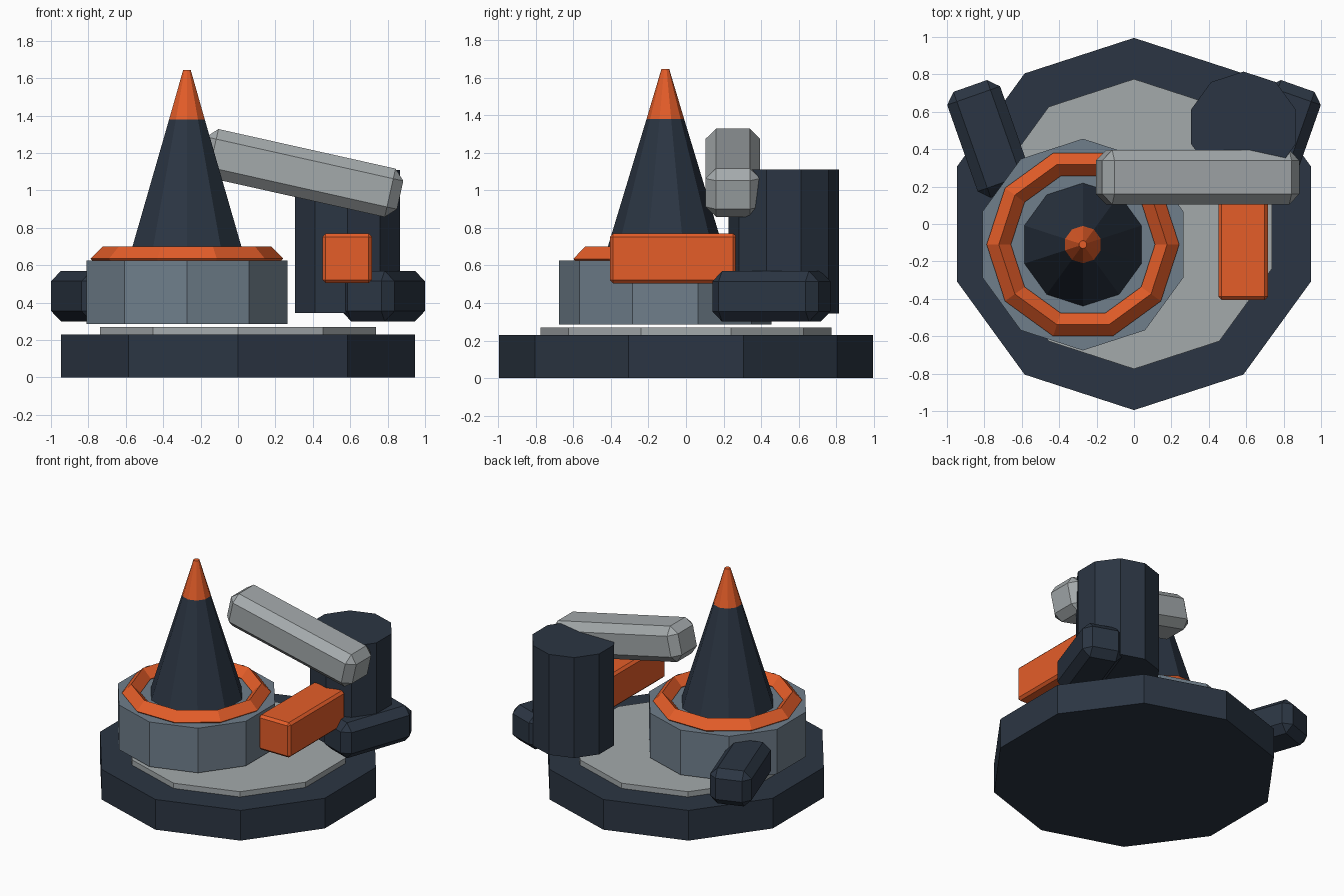
import bpy
from math import radians

if "Cube" in bpy.data.objects:
    bpy.data.objects.remove(bpy.data.objects["Cube"])


def material(name, rgb):
    m = bpy.data.materials.new(name)
    m.diffuse_color = (*rgb, 1)
    m.use_nodes = True
    m.node_tree.nodes["Principled BSDF"].inputs["Base Color"].default_value = m.diffuse_color
    return m


NAVY = material("navy", (0.024, 0.036, 0.056))
ORANGE = material("orange", (0.78, 0.11, 0.022))
PALE = material("pale_grey", (0.37, 0.40, 0.41))
STEEL = material("steel_blue", (0.16, 0.21, 0.26))
SIDES = 10


def finish(name, mat):
    ob = bpy.context.object
    ob.name = name
    ob.data.materials.append(mat)
    return ob


def frustum(name, mat, xy, z0, z1, r0, r1=None):
    """Ten-sided drum or tapered cone standing between two heights."""
    bpy.ops.mesh.primitive_cone_add(
        vertices=SIDES, radius1=r0, radius2=r0 if r1 is None else r1,
        depth=z1 - z0, location=(*xy, (z0 + z1) / 2))
    return finish(name, mat)


def block(name, mat, centre, size, chamfer, rot=(0, 0, 0)):
    """Box with single-segment chamfered edges."""
    bpy.ops.mesh.primitive_cube_add(size=1, location=centre, rotation=rot)
    ob = finish(name, mat)
    for v in ob.data.vertices:
        v.co = [c * s for c, s in zip(v.co, size)]
    bev = ob.modifiers.new("chamfer", 'BEVEL')
    bev.width = chamfer
    bev.segments = 1
    return ob


# Base and deck
frustum("base", NAVY, (0, 0), 0, 0.23, 0.995)
frustum("deck_plate", PALE, (0, 0), 0.23, 0.27, 0.775)

# Turret drum, collar ring and spire
hub = (-0.273, -0.11)
frustum("turret_drum", STEEL, hub, 0.285, 0.625, 0.566)
bpy.ops.mesh.primitive_torus_add(
    major_segments=SIDES, minor_segments=4, major_radius=0.45,
    minor_radius=0.065, location=(*hub, 0.635))
finish("collar_ring", ORANGE)
frustum("spire", NAVY, hub, 0.615, 1.38, 0.332, 0.1)
frustum("spire_tip", ORANGE, hub, 1.38, 1.645, 0.1, 0.021)

# Tower with its boom and side block
frustum("tower", NAVY, (0.585, 0.52), 0.345, 1.11, 0.295)
block("boom", PALE, (0.34, 0.25, 1.093), (1.08, 0.29, 0.265), 0.055,
      (0, radians(12.6), 0))
block("side_block", ORANGE, (0.584, -0.068, 0.637), (0.266, 0.675, 0.266), 0.018)

# Mirrored rear arms
for side, label in ((-1, "left"), (1, "right")):
    block(f"rear_arm_{label}", NAVY, (side * 0.776, 0.455, 0.435),
          (0.3, 0.6, 0.27), 0.055, (0, 0, -side * radians(19.4)))
